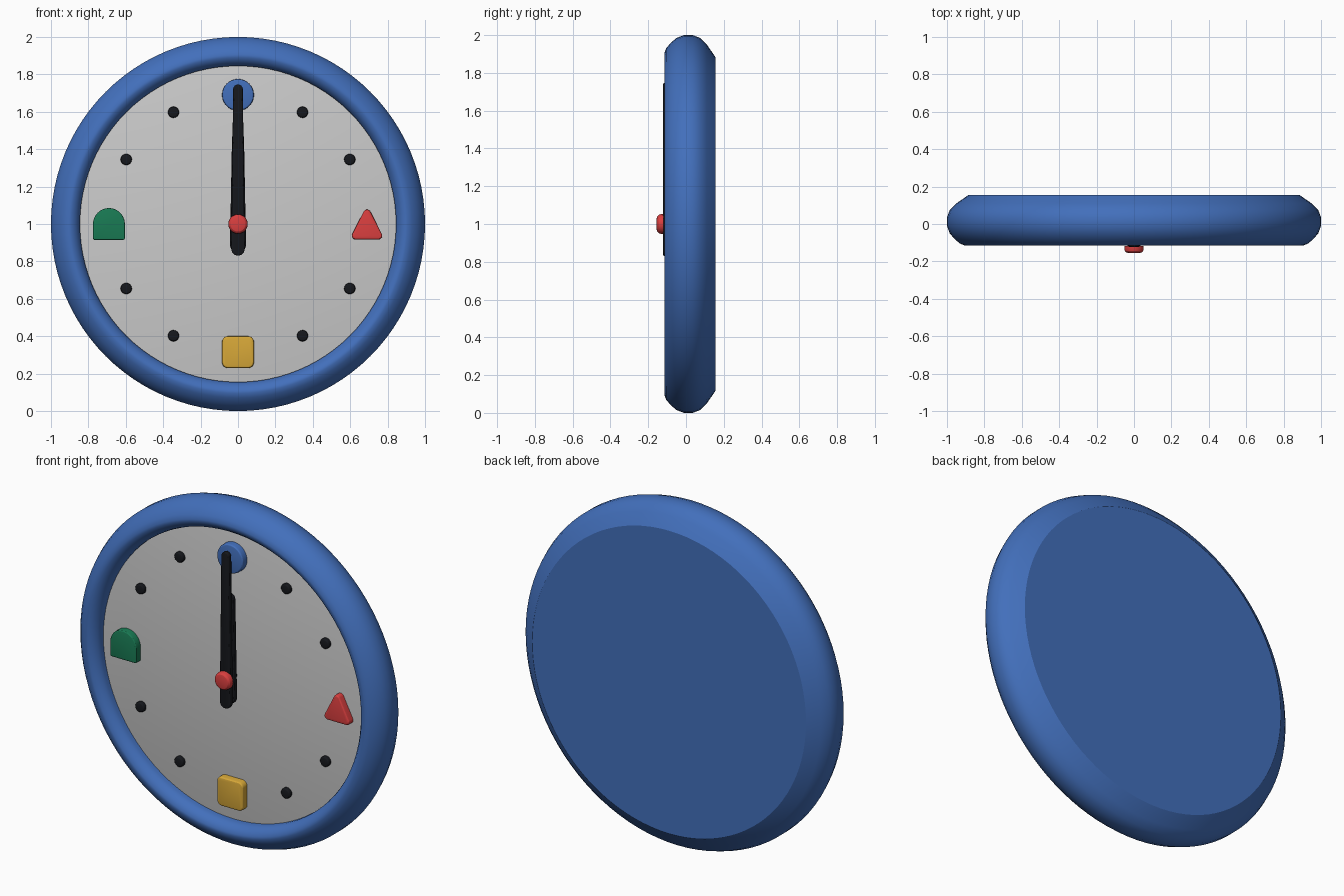
import bpy, bmesh
from math import sin, cos, radians, pi

if "Cube" in bpy.data.objects:
    bpy.data.objects.remove(bpy.data.objects["Cube"])

BLUE = (0.055, 0.16, 0.5, 1)
RED = (0.7, 0.05, 0.05, 1)
YELLOW = (0.68, 0.39, 0.04, 1)
GREEN = (0.01, 0.2, 0.09, 1)
BLACK = (0.008, 0.009, 0.012, 1)
mats = {}


def finish(name, bm, color):
    bmesh.ops.remove_doubles(bm, verts=bm.verts, dist=1e-5)
    bmesh.ops.recalc_face_normals(bm, faces=bm.faces)
    me = bpy.data.meshes.new(name)
    bm.to_mesh(me)
    bm.free()
    ob = bpy.data.objects.new(name, me)
    bpy.context.collection.objects.link(ob)
    if color:
        if color not in mats:
            mats[color] = bpy.data.materials.new("paint")
            mats[color].diffuse_color = color
        me.materials.append(mats[color])
    bpy.ops.object.select_all(action='DESELECT')
    ob.select_set(True)
    bpy.context.view_layer.objects.active = ob
    bpy.ops.object.shade_smooth_by_angle(angle=radians(30))
    return ob


def bridge(bm, rings):
    for a, b in zip(rings, rings[1:]):
        n = len(a)
        for i in range(n):
            j = (i + 1) % n
            bm.faces.new((a[i], a[j], b[j], b[i]))


def plate(name, arcs, back, front, bevel, color=None):
    """Rounded plate; outline is a chain of arcs (x, z, radius, start, end, steps)."""
    bm = bmesh.new()
    rings = []
    for inset, y in ((0, back), (0, front + bevel), (bevel * 0.13, front + bevel * 0.5),
                     (bevel * 0.5, front + bevel * 0.13), (bevel, front)):
        ring = []
        for x, z, r, a0, a1, n in arcs:
            for i in range(n + 1):
                if a1 - a0 == 360 and i == n:
                    continue
                a = radians(a0 + (a1 - a0) * i / n)
                ring.append(bm.verts.new((x + (r - inset) * cos(a), y, z + (r - inset) * sin(a))))
        rings.append(ring)
    bridge(bm, rings)
    bm.faces.new(rings[0])
    bm.faces.new(rings[-1])
    return finish(name, bm, color)


def disc(x, z, r, n=32):
    return [(x, z, r, 0, 360, n)]


# Body: rounded rim and flat back, turned about the y axis (radius, y)
profile = [(0.845, -0.02), (0.845, -0.06), (0.852, -0.08), (0.868, -0.10), (0.89, -0.114),
           (0.905, -0.115), (0.93, -0.105), (0.96, -0.08), (0.985, -0.05), (1, -0.01),
           (1, 0.035), (0.985, 0.075), (0.95, 0.11), (0.885, 0.155)]
bm = bmesh.new()
N = 96
rings = [[bm.verts.new((r * cos(2 * pi * i / N), y, 1 + r * sin(2 * pi * i / N)))
          for i in range(N)] for r, y in profile]
bridge(bm, rings)
bm.faces.new(rings[0])
bm.faces.new(rings[-1])
finish("clock_body", bm, BLUE)

# Dial
plate("dial", disc(0, 1, 0.848, 96), -0.01, -0.037, 0.001)

# Quarter hour markers
plate("marker_circle", disc(0, 1.69, 0.085, 48), -0.03, -0.078, 0.012, BLUE)
plate("marker_triangle", [(0.75, 0.938, 0.021, -90, 27, 8), (0.69, 1.056, 0.021, 27, 153, 8),
                          (0.63, 0.938, 0.021, 153, 270, 8)], -0.03, -0.078, 0.012, RED)
plate("marker_square", [(sx * 0.055, 0.315 + sz * 0.055, 0.03, a, a + 90, 8) for sx, sz, a in
                        ((1, 1, 0), (-1, 1, 90), (-1, -1, 180), (1, -1, 270))],
      -0.03, -0.078, 0.012, YELLOW)
plate("marker_arch", [(-0.69, 1, 0.085, 0, 180, 24), (-0.765, 0.925, 0.01, 180, 270, 4),
                      (-0.615, 0.925, 0.01, 270, 360, 4)], -0.03, -0.078, 0.008, GREEN)

# Hour dots
for h in range(12):
    if h % 3:
        a = radians(30 * h)
        plate(f"hour_dot_{h}", disc(0.69 * sin(a), 1 + 0.69 * cos(a), 0.03, 24),
              -0.03, -0.06, 0.012, BLACK)


# Hands: tapered bars with round ends
def hand(name, z0, r0, z1, r1, back, front):
    plate(name, [(0, z1, r1, 0, 180, 12), (0, z0, r0, 180, 360, 12)], back, front, 0.008, BLACK)


hand("hour_hand", 0.89, 0.043, 1.46, 0.032, -0.07, -0.096)
hand("minute_hand", 0.867, 0.036, 1.72, 0.026, -0.1, -0.122)

# Centre pin
plate("centre_pin", disc(0, 1, 0.052), -0.118, -0.155, 0.022, RED)
plate("spindle", disc(0, 1, 0.02, 16), -0.03, -0.13, 0.004, BLACK)

for m in bpy.data.materials:
    if m.users and not m.is_grease_pencil:
        m.use_nodes = True
        m.node_tree.nodes["Principled BSDF"].inputs["Base Color"].default_value = m.diffuse_color
